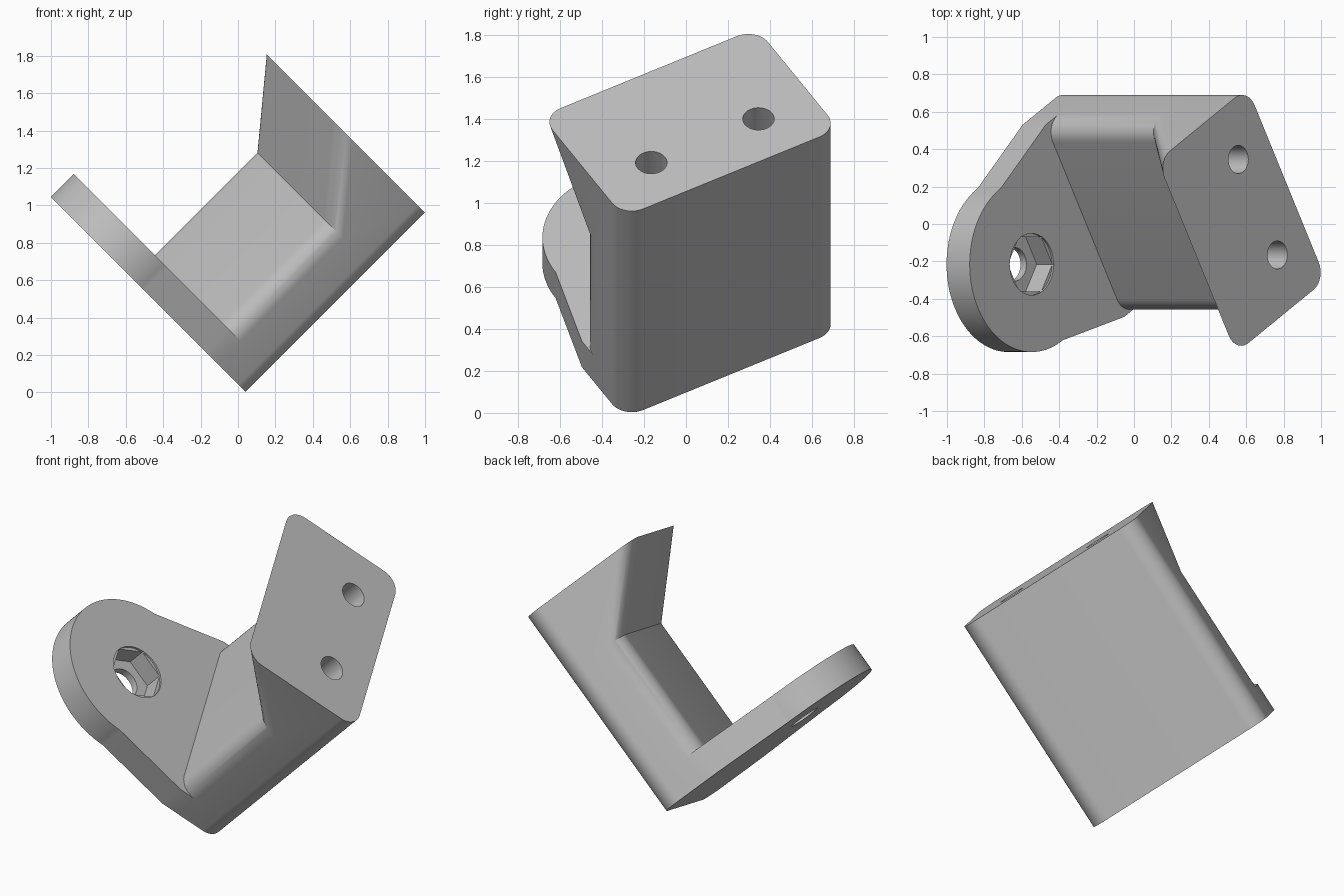
import bpy, bmesh
from math import sin, cos, pi, sqrt, radians
from mathutils import Matrix, Vector

cube = bpy.data.objects.get("Cube")
if cube:
    bpy.data.objects.remove(cube)

# Part frame: width across, height from the foot, length along the body
tilt = radians(30)
lean = Vector((-1, 0, 1)) / sqrt(2)
length_axis = Vector((1, 0, 1)) / sqrt(2)
side = Vector((0, 1, 0))
width_axis = cos(tilt) * side + sin(tilt) * lean
height_axis = cos(tilt) * lean - sin(tilt) * side
CENTRE = 0.3025
FRAME = Matrix((width_axis, height_axis, length_axis)).transposed().to_4x4()
FRAME.translation = width_axis * CENTRE

HALF = 0.593                    # half width of the body
LOW, MID, TOP = 0.093, 0.49, 0.878
START, ARM_TOP, BEND, END = 0.03, 0.205, 0.98, 1.386
ROUND = 0.108
EYE, EYE_R = 0.955, 0.469       # centre height and radius of the arm's round end

grey = bpy.data.materials.new("plain grey")
grey.use_nodes = True
colour = (0.52, 0.52, 0.52, 1)
grey.diffuse_color = colour
grey.node_tree.nodes["Principled BSDF"].inputs["Base Color"].default_value = colour


def arc(x, y, r, start, stop, steps):
    angles = [radians(start + (stop - start) * i / steps) for i in range(steps + 1)]
    return [(x + r * cos(t), y + r * sin(t)) for t in angles]


def lower_corners():
    x, y = HALF - ROUND, LOW + ROUND
    return arc(-x, y, ROUND, 180, 270, 12) + arc(x, y, ROUND, 270, 360, 12)


def body_section(top):
    x, y = HALF - ROUND, top - ROUND
    return lower_corners() + arc(x, y, ROUND, 0, 90, 12) + arc(-x, y, ROUND, 90, 180, 12)


def loft(name, sections):
    """Join outlines of equal point count, each given with its station."""
    bm = bmesh.new()
    rings = [[bm.verts.new((x, y, z)) for x, y in outline] for z, outline in sections]
    count = len(rings[0])
    for lower, upper in zip(rings, rings[1:]):
        for i in range(count):
            j = (i + 1) % count
            bm.faces.new((lower[i], lower[j], upper[j], upper[i]))
    bm.faces.new(rings[0][::-1])
    bm.faces.new(rings[-1])
    bmesh.ops.recalc_face_normals(bm, faces=bm.faces)
    mesh = bpy.data.meshes.new(name)
    bm.to_mesh(mesh)
    bm.free()
    mesh.materials.append(grey)
    obj = bpy.data.objects.new(name, mesh)
    obj.matrix_world = FRAME
    bpy.context.collection.objects.link(obj)
    return obj


def prism(name, outline, bottom, top):
    return loft(name, [(bottom, outline), (top, outline)])


def combine(target, other, operation):
    bpy.context.view_layer.objects.active = target
    mod = target.modifiers.new("join", "BOOLEAN")
    mod.operation, mod.solver, mod.object = operation, "EXACT", other
    bpy.ops.object.modifier_apply(modifier=mod.name)
    bpy.data.objects.remove(other)


# Body with a flared mounting end
bracket = loft("bracket", [(START, body_section(MID)),
                           (BEND, body_section(MID)),
                           (END, body_section(TOP))])

# Arm with a round end, square shoulders and the body's rounded foot
arm_outline = lower_corners() + [(HALF, MID)] + arc(0, EYE, EYE_R, 0, 180, 64) + [(-HALF, MID)]
combine(bracket, prism("arm", arm_outline, START, ARM_TOP), "UNION")

# Bolt hole with a six-sided nut pocket in the arm
cuts = [("bolt_hole", arc(0, EYE, 0.09, 0, 352.5, 47), START - 0.1, ARM_TOP + 0.1),
        ("nut_pocket", arc(0, EYE, 0.168, 30 - tilt * 180 / pi, 300, 5), 0.075, ARM_TOP + 0.1),
        ("pocket_rim", arc(0, EYE, 0.165, 0, 352.5, 47), ARM_TOP - 0.012, ARM_TOP + 0.1)]
# Two blind screw holes in the mounting end
for x in (-0.295, 0.295):
    cuts.append(("screw_hole", arc(x, 0.344, 0.075, 0, 352.5, 47), END - 0.6, END + 0.1))
for name, outline, bottom, top in cuts:
    combine(bracket, prism(name, outline, bottom, top), "DIFFERENCE")

bpy.ops.object.select_all(action="DESELECT")
bracket.select_set(True)
bpy.context.view_layer.objects.active = bracket
bpy.ops.object.shade_smooth_by_angle(angle=radians(25))
